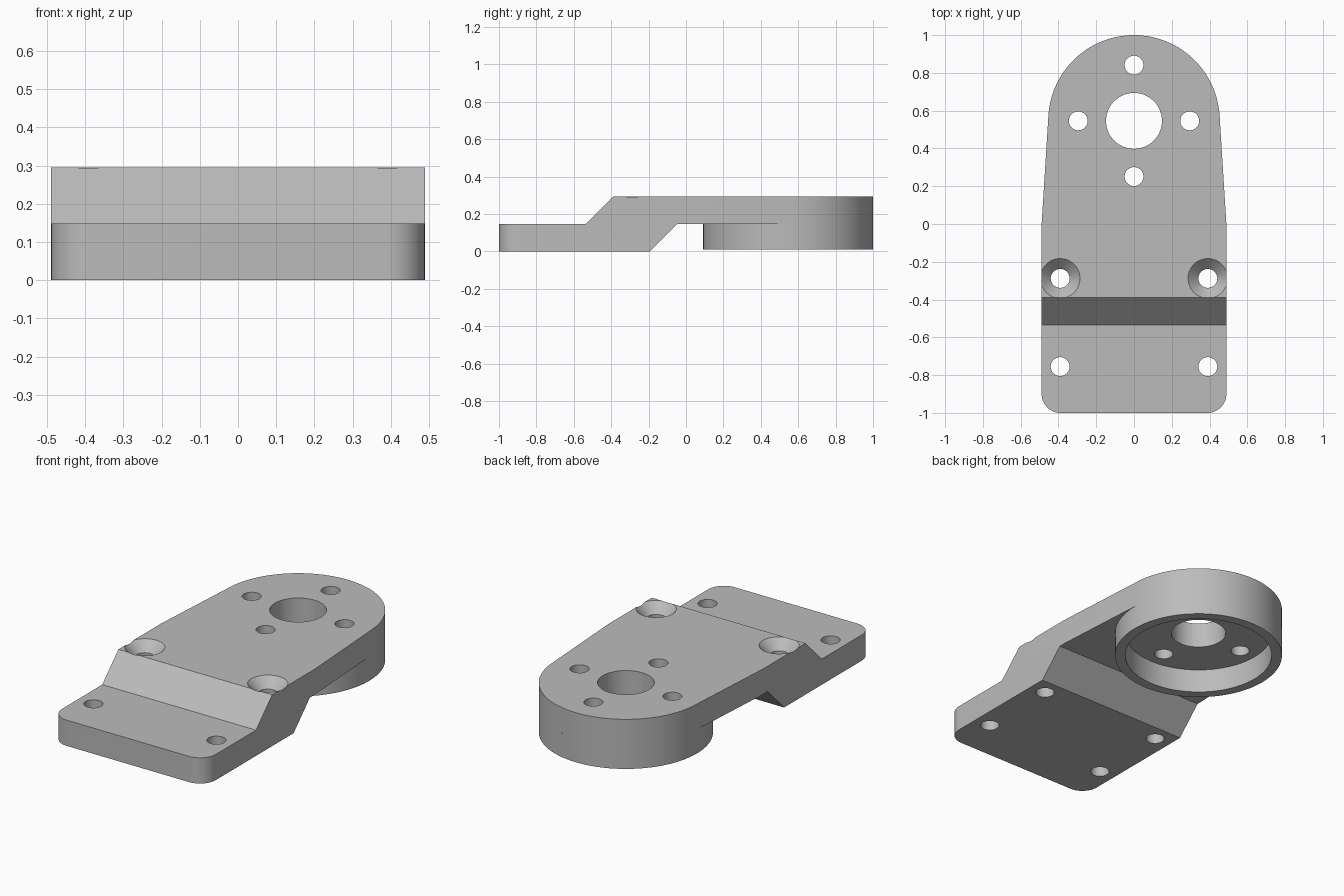
import bpy, bmesh
from math import cos, sin, pi, radians, acos, atan2, hypot
from mathutils import Matrix

cube = bpy.data.objects.get("Cube")
if cube:
    bpy.data.objects.remove(cube, do_unlink=True)

STEP, TOP, RING_Z = 0.148, 0.295, 0.01
HALF_W, HUB_Y, HUB_R = 0.489, 0.546, 0.454
RECESS_R, CORNER = 0.398, 0.1

grey = bpy.data.materials.new("plain grey")
grey.use_nodes = True
grey.diffuse_color = (0.5, 0.5, 0.5, 1)
grey.node_tree.nodes["Principled BSDF"].inputs["Base Color"].default_value = (0.5, 0.5, 0.5, 1)


def make_object(name, bm):
    bmesh.ops.recalc_face_normals(bm, faces=bm.faces)
    mesh = bpy.data.meshes.new(name)
    bm.to_mesh(mesh)
    bm.free()
    mesh.materials.append(grey)
    obj = bpy.data.objects.new(name, mesh)
    bpy.context.collection.objects.link(obj)
    return obj


def extruded(name, points, direction):
    bm = bmesh.new()
    face = bm.faces.new([bm.verts.new(p) for p in points])
    geom = bmesh.ops.extrude_face_region(bm, geom=[face])["geom"]
    verts = [v for v in geom if isinstance(v, bmesh.types.BMVert)]
    bmesh.ops.translate(bm, verts=verts, vec=direction)
    return make_object(name, bm)


def activate(obj):
    bpy.ops.object.select_all(action='DESELECT')
    obj.select_set(True)
    bpy.context.view_layer.objects.active = obj


def boolean(obj, tool, operation):
    mod = obj.modifiers.new(operation, 'BOOLEAN')
    mod.operation, mod.object, mod.solver = operation, tool, 'EXACT'
    activate(obj)
    bpy.ops.object.modifier_apply(modifier=mod.name)
    bpy.data.objects.remove(tool, do_unlink=True)


def drill(obj, x, y, r_low, r_high, z_low, z_high, segments=48):
    bm = bmesh.new()
    bmesh.ops.create_cone(bm, cap_ends=True, segments=segments,
                          radius1=r_low, radius2=r_high, depth=z_high - z_low,
                          matrix=Matrix.Translation((x, y, (z_low + z_high) / 2)))
    tool = make_object("drill", bm)
    tool.hide_render = True
    boolean(obj, tool, 'DIFFERENCE')


def arc(cx, cy, r, start, end, n):
    angles = [start + (end - start) * i / n for i in range(n + 1)]
    return [(cx + r * cos(a), cy + r * sin(a)) for a in angles]


# Stepped bracket: side profile across the full width
profile = [(-1, 0), (-0.193, 0), (-0.045, STEP), (1.1, STEP),
           (1.1, TOP), (-0.388, TOP), (-0.535, STEP), (-1, STEP)]
bracket = extruded("stepped_bracket", [(-0.6, y, z) for y, z in profile], (1.2, 0, 0))

# Plan outline: rounded foot, straight sides, taper running tangent into the hub
tangent = acos(HUB_R / hypot(HALF_W, HUB_Y)) + atan2(-HUB_Y, HALF_W)
inner = HALF_W - CORNER
outline = (arc(inner, -1 + CORNER, CORNER, -pi / 2, 0, 12) + [(HALF_W, 0)]
           + arc(0, HUB_Y, HUB_R, tangent, pi - tangent, 60) + [(-HALF_W, 0)]
           + arc(-inner, -1 + CORNER, CORNER, pi, 1.5 * pi, 12))
plan = extruded("plan_cutter", [(x, y, -0.2) for x, y in outline], (0, 0, 0.8))
plan.hide_render = True
boolean(bracket, plan, 'INTERSECT')

# Hub bore and the four screw holes around it
drill(bracket, 0, HUB_Y, 0.148, 0.148, -0.1, 0.5, 72)
for i in range(4):
    a = i * pi / 2
    drill(bracket, 0.295 * cos(a), HUB_Y + 0.295 * sin(a), 0.05, 0.05, -0.1, 0.5)

# Foot holes, the rear pair countersunk from the top
for side in (-1, 1):
    x = side * 0.391
    drill(bracket, x, -0.755, 0.05, 0.05, -0.1, 0.5)
    drill(bracket, x, -0.288, 0.05, 0.05, -0.1, 0.5)
    drill(bracket, x, -0.288, 0.05, 0.155, TOP - 0.055, TOP + 0.05, 64)

# Hub ring under the plate, open where it meets the plate
bm = bmesh.new()
loops = []
for r, z in ((HUB_R, STEP), (HUB_R, RING_Z), (RECESS_R, RING_Z), (RECESS_R, STEP)):
    loops.append([bm.verts.new((x, y, z)) for x, y in arc(0, HUB_Y, r, 0, 2 * pi, 120)[:-1]])
for a, b in zip(loops, loops[1:]):
    for i in range(len(a)):
        bm.faces.new((a[i - 1], a[i], b[i], b[i - 1]))
# Orient the open ring explicitly by its downward rim
ring = make_object("hub_ring", bm)
rim = [p for p in ring.data.polygons if abs(p.normal.z) > 0.9]
if rim[0].normal.z > 0:
    ring.data.flip_normals()

for obj in (bracket, ring):
    activate(obj)
    bpy.ops.object.shade_smooth_by_angle(angle=radians(30))
